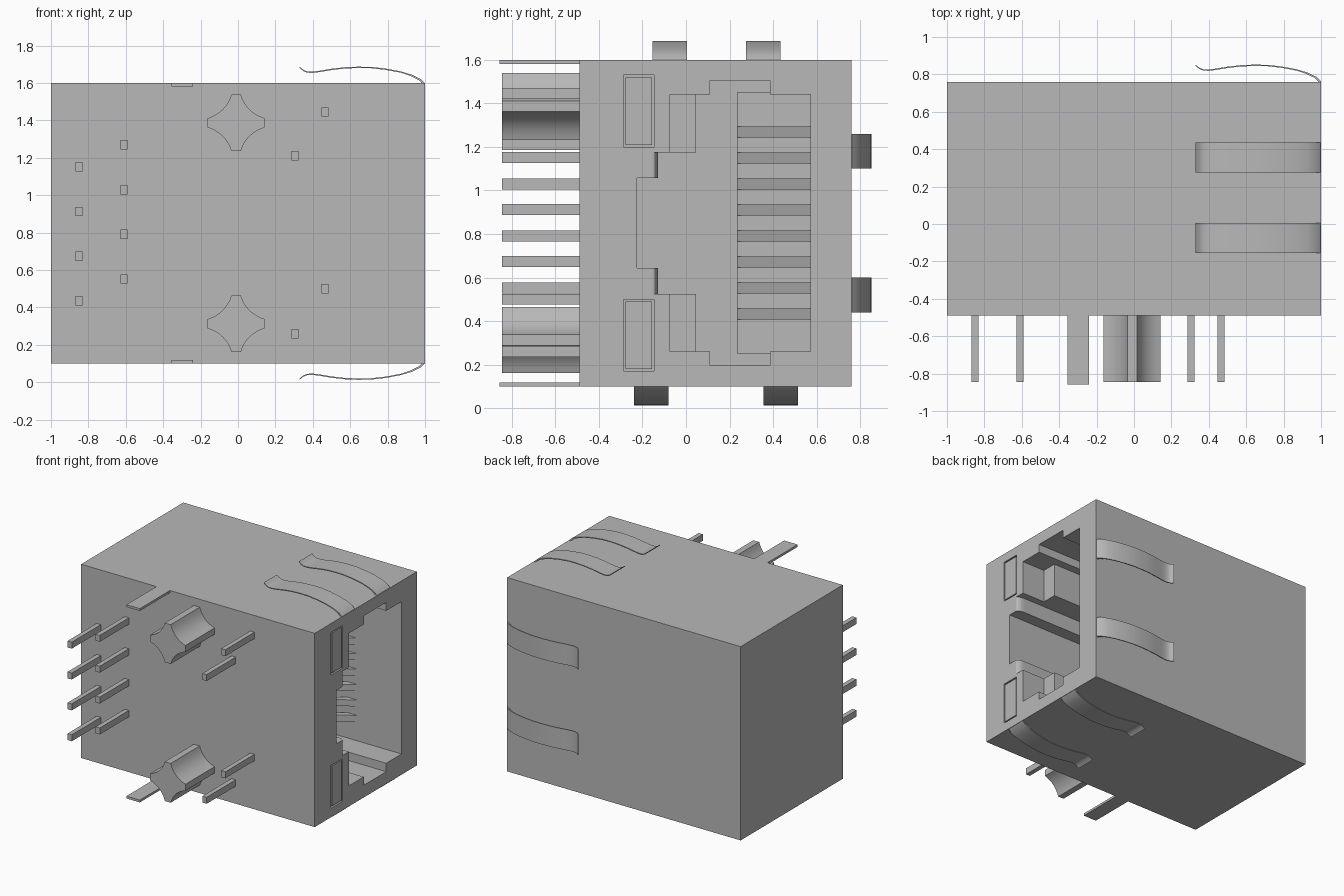
import bpy, bmesh
from math import sin, cos, pi, radians

cube = bpy.data.objects.get("Cube")
if cube:
    bpy.data.objects.remove(cube, do_unlink=True)

grey = bpy.data.materials.new("grey")
grey.use_nodes = True
COLOUR = (0.48, 0.48, 0.48, 1)
grey.diffuse_color = COLOUR
grey.node_tree.nodes["Principled BSDF"].inputs["Base Color"].default_value = COLOUR

MID = 0.85  # height of the mirror plane


def prism(name, outline, lo, hi, axis="z", smooth=False):
    """Extrude a 2D outline along an axis; the outline uses the other two axes in order."""
    place = {"x": lambda a, b, t: (t, a, b),
             "y": lambda a, b, t: (a, t, b),
             "z": lambda a, b, t: (a, b, t)}[axis]
    bm = bmesh.new()
    face = bm.faces.new([bm.verts.new(place(a, b, lo)) for a, b in outline])
    out = bmesh.ops.extrude_face_region(bm, geom=[face])
    shift = place(0, 0, hi - lo)
    moved = [g for g in out["geom"] if isinstance(g, bmesh.types.BMVert)]
    bmesh.ops.translate(bm, verts=moved, vec=shift)
    bmesh.ops.recalc_face_normals(bm, faces=bm.faces)
    mesh = bpy.data.meshes.new(name)
    bm.to_mesh(mesh)
    bm.free()
    mesh.materials.append(grey)
    obj = bpy.data.objects.new(name, mesh)
    bpy.context.collection.objects.link(obj)
    if smooth:
        bpy.ops.object.select_all(action="DESELECT")
        bpy.context.view_layer.objects.active = obj
        obj.select_set(True)
        bpy.ops.object.shade_smooth_by_angle(angle=radians(35))
    return obj


def box(name, x, y, z):
    return prism(name, [(x[0], y[0]), (x[1], y[0]), (x[1], y[1]), (x[0], y[1])], *z)


def flip(z):
    return (2 * MID - z[1], 2 * MID - z[0])


# Housing and the cutters for its socket
body = box("housing", (-1, 1), (-0.49, 0.76), (0.1, 1.6))
BACK, OUT = -0.3, 1.1
cutters = [
    box("socket_cut", (BACK, OUT), (0.046, 0.573), (0.26, 1.44)),
    box("mouth_cut", (0.8, OUT), (-0.073, 0.3), (0.26, 1.44)),
    box("latch_cut", (BACK, OUT), (-0.128, 0.3), (0.525, 1.175)),
    box("latch_notch_cut", (BACK, OUT), (-0.225, 0.2), (0.643, 1.057)),
    box("side_groove_cut", (BACK, OUT), (0.11, 0.385), (0.195, 1.505)),
]
# Rounded lead-in beside the latch notch
lead = [(0.94 + 0.06 * sin(a), -0.155 + 0.027 * cos(a))
        for a in (i * pi / 12 for i in range(7))]
lead += [(OUT, -0.155), (OUT, 0), (0.94, 0)]
cutters.append(prism("lead_in_cut", lead, 0.525, 1.175))
# Pockets for the two lamps
LAMP = (1.2, 1.53)
for z in (LAMP, flip(LAMP)):
    cutters.append(box("lamp_cut", (0.95, OUT), (-0.288, -0.147), z))

for cutter in cutters:
    mod = body.modifiers.new(cutter.name, "BOOLEAN")
    mod.operation = "DIFFERENCE"
    mod.solver = "EXACT"
    mod.object = cutter
bpy.context.view_layer.update()
cut_mesh = bpy.data.meshes.new_from_object(
    body.evaluated_get(bpy.context.evaluated_depsgraph_get()))
body.modifiers.clear()
body.data = cut_mesh
body.data.name = "housing"
for cutter in cutters:
    bpy.data.objects.remove(cutter, do_unlink=True)

# Lamps
for z in (LAMP, flip(LAMP)):
    box("lamp", (0.94, 0.998), (-0.278, -0.157), (z[0] + 0.01, z[1] - 0.01))

# Contact carrier and slanted contacts
box("contact_carrier", (BACK - 0.02, 0.1), (0.235, 0.58), (0.25, 1.45))
for i in range(8):
    z = MID + (i - 3.5) * 0.1195
    prism("contact", [(0.62, 0.575), (0.1, 0.235), (0.06, 0.27), (0.54, 0.575)],
          z - 0.025, z + 0.025)

# Solder pins
pins = [(-0.85, 0.435 + 0.239 * i) for i in range(4)]
pins += [(-0.61, 0.552 + 0.239 * i) for i in range(4)]
pins += [(0.465, 1.445), (0.465, 0.5), (0.305, 1.21), (0.305, 0.26)]
for x, z in pins:
    box("solder_pin", (x - 0.018, x + 0.018), (-0.845, -0.48), (z - 0.025, z + 0.025))

# Shield tabs
for z in ((1.582, 1.6), (0.1, 0.118)):
    box("shield_tab", (-0.355, -0.24), (-0.858, -0.48), z)

# Four-pointed mounting pegs with hollow flanks
quarter = []
for i in range(9):
    t = i / 8
    a, b, c = (1 - t) ** 2, 2 * t * (1 - t), t * t
    quarter.append((0.152 * a + 0.055 * b + 0.025 * c,
                    0.025 * a + 0.055 * b + 0.152 * c))
star = []
for k in range(4):
    for u, v in quarter:
        for _ in range(k):
            u, v = -v, u
        star.append((u, v))
for z in (1.387, 0.313):
    prism("mounting_peg", [(u - 0.01, v + z) for u, v in star], -0.845, -0.48, "y", True)

# Curved spring fingers: distance along x and lift above the wall
KNOTS = [(1.0, -0.003), (0.975, 0.022), (0.93, 0.044), (0.87, 0.062), (0.79, 0.077),
         (0.71, 0.086), (0.64, 0.087), (0.57, 0.084), (0.5, 0.076), (0.44, 0.066),
         (0.4, 0.061), (0.37, 0.062), (0.35, 0.07), (0.33, 0.086)]
T = 0.007
strip = KNOTS + [(x - (T if x > 0.92 else 0), h - T) for x, h in reversed(KNOTS)]
for y in (-0.155, 0.275):
    prism("top_spring", [(x, 1.6 + h) for x, h in strip], y, y + 0.16, "y", True)
for y in (-0.24, 0.355):
    prism("bottom_spring", [(x, 0.1 - h) for x, h in strip], y, y + 0.16, "y", True)
for z in (0.44, 1.1):
    prism("back_spring", [(x, 0.765 + h) for x, h in strip], z, z + 0.16, "z", True)
